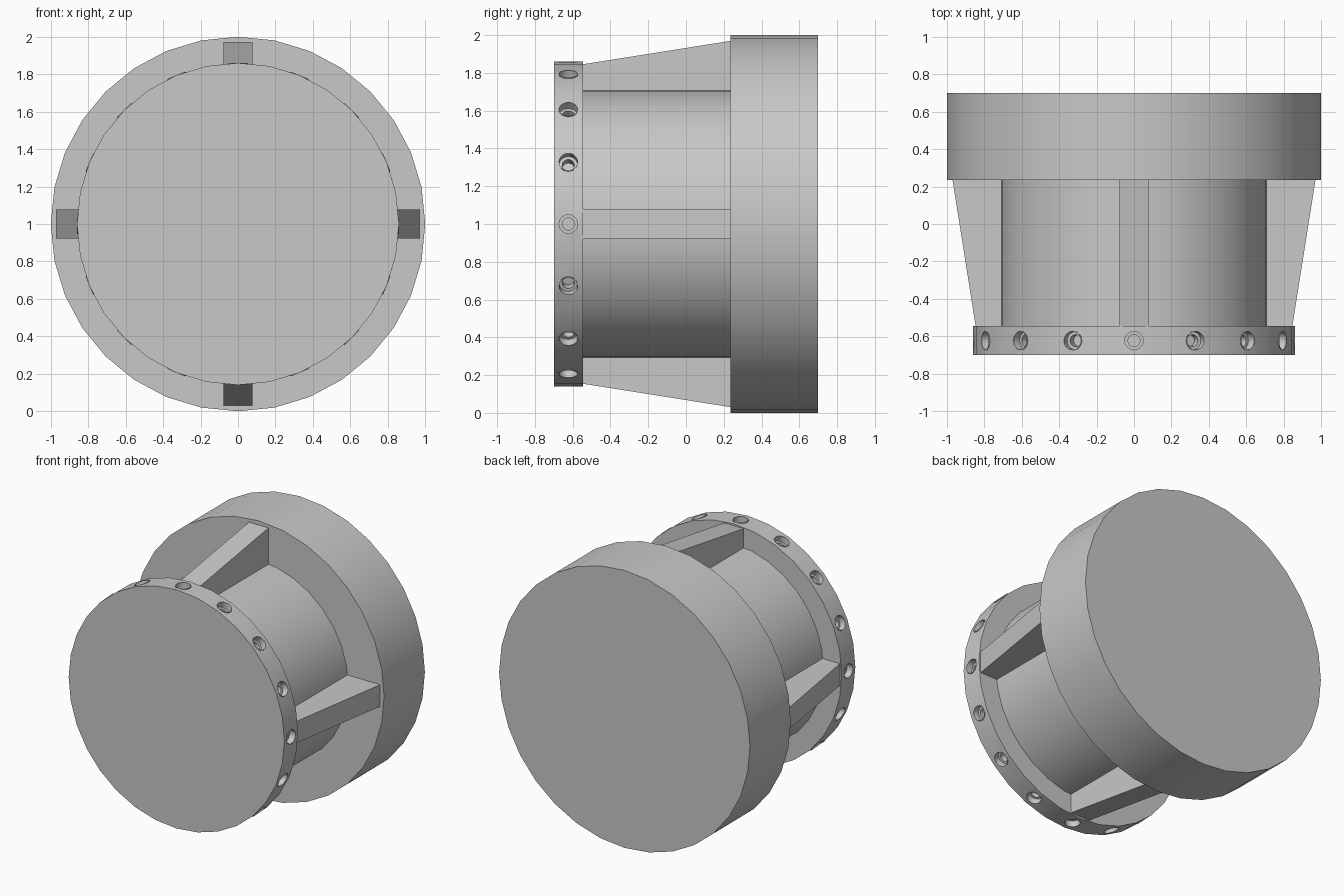
import bpy, bmesh
from math import pi, cos, sin
from mathutils import Matrix

cube = bpy.data.objects.get("Cube")
if cube:
    bpy.data.objects.remove(cube, do_unlink=True)

grey = bpy.data.materials.new("plain grey")
grey.use_nodes = True
colour = (0.58, 0.58, 0.58, 1)
grey.diffuse_color = colour
grey.node_tree.nodes["Principled BSDF"].inputs["Base Color"].default_value = colour

CENTRE = Matrix.Translation((0, 0, 1))
AXIS = CENTRE @ Matrix.Rotation(pi / 2, 4, "X")   # local z points to the front


def finish(name, bm, smooth=True):
    bmesh.ops.recalc_face_normals(bm, faces=bm.faces)
    mesh = bpy.data.meshes.new(name)
    bm.to_mesh(mesh)
    bm.free()
    mesh.materials.append(grey)
    obj = bpy.data.objects.new(name, mesh)
    bpy.context.collection.objects.link(obj)
    if smooth:
        shade(obj)
    return obj


def shade(obj):
    bpy.ops.object.select_all(action="DESELECT")
    obj.select_set(True)
    bpy.context.view_layer.objects.active = obj
    bpy.ops.object.shade_smooth_by_angle(angle=pi / 6)


def lathe(bm, profile, sides, matrix):
    """Turn (radius, height) points around local z and cap both ends."""
    rings = []
    for r, h in profile:
        angles = [2 * pi * i / sides for i in range(sides)]
        rings.append([bm.verts.new(matrix @ Matrix.Translation((r * cos(a), r * sin(a), h)).translation)
                      for a in angles])
    for low, high in zip(rings, rings[1:]):
        for i in range(sides):
            j = (i + 1) % sides
            bm.faces.new((low[i], low[j], high[j], high[i]))
    bm.faces.new(rings[0])
    bm.faces.new(rings[-1])


def disc(name, radius, back, front):
    bm = bmesh.new()
    lathe(bm, [(radius, -back), (radius, -front)], 32, AXIS)
    return finish(name, bm)


# Main round bodies
disc("rear_disc", 1.0, 0.70, 0.235)
disc("barrel", 0.715, 0.24, -0.56)
flange = disc("front_flange", 0.86, -0.545, -0.70)

# Radial stepped sockets around the flange
cutter_bm, socket_bm = bmesh.new(), bmesh.new()
for i in range(16):
    place = (CENTRE @ Matrix.Rotation(i * pi / 8, 4, "Y")
             @ Matrix.Translation((0, -0.623, 0)))
    lathe(cutter_bm, [(0.052, 0.755), (0.052, 0.9)], 20, place)
    lathe(socket_bm, [(0.053, 0.75), (0.053, 0.86), (0.049, 0.86), (0.049, 0.815),
                      (0.032, 0.815), (0.032, 0.765)], 20, place)
cutter = finish("socket_cutter", cutter_bm, False)
finish("flange_sockets", socket_bm)

cut = flange.modifiers.new("socket holes", "BOOLEAN")
cut.operation = "DIFFERENCE"
cut.solver = "EXACT"
cut.object = cutter
bpy.ops.object.select_all(action="DESELECT")
flange.select_set(True)
bpy.context.view_layer.objects.active = flange
bpy.ops.object.modifier_apply(modifier=cut.name)
bpy.data.objects.remove(cutter, do_unlink=True)
shade(flange)

# Four tapered ribs between flange and rear disc
for i, side in enumerate(("top", "left", "bottom", "right")):
    turn = CENTRE @ Matrix.Rotation(i * pi / 2, 4, "Y")
    bm = bmesh.new()
    outline = [(-0.55, 0.65), (0.24, 0.65), (0.24, 0.97), (-0.55, 0.845)]
    face = bm.faces.new([bm.verts.new((-0.078, y, r)) for y, r in outline])
    made = bmesh.ops.extrude_face_region(bm, geom=[face])["geom"]
    bmesh.ops.translate(bm, vec=(0.156, 0, 0),
                        verts=[v for v in made if isinstance(v, bmesh.types.BMVert)])
    bmesh.ops.transform(bm, matrix=turn, verts=bm.verts)
    finish(side + "_rib", bm, False)
